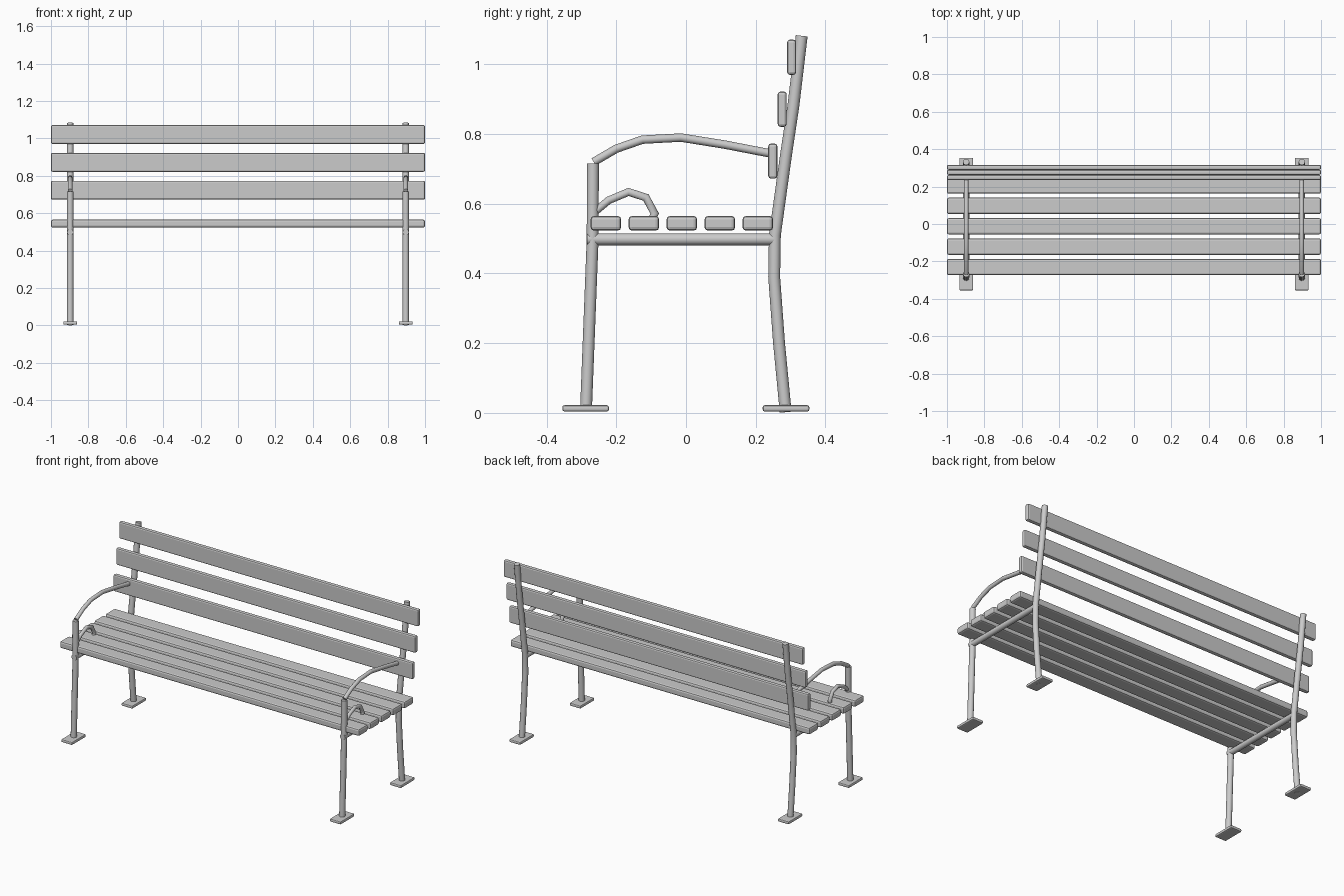
import bpy, bmesh, math
from mathutils import Vector, Matrix

if "Cube" in bpy.data.objects:
    bpy.data.objects.remove(bpy.data.objects["Cube"])

grey = bpy.data.materials.new("plain_grey")
grey.diffuse_color = (0.6, 0.6, 0.6, 1)
grey.use_nodes = True
grey.node_tree.nodes["Principled BSDF"].inputs["Base Color"].default_value = grey.diffuse_color


def add_object(name, bm):
    bmesh.ops.recalc_face_normals(bm, faces=bm.faces[:])
    mesh = bpy.data.meshes.new(name)
    bm.to_mesh(mesh)
    bm.free()
    mesh.materials.append(grey)
    ob = bpy.data.objects.new(name, mesh)
    bpy.context.collection.objects.link(ob)
    return ob


def block(name, x, y, z, bevel):
    """Rounded block from (min, max) ranges."""
    bm = bmesh.new()
    size = [b - a for a, b in (x, y, z)]
    mid = [(a + b) / 2 for a, b in (x, y, z)]
    bmesh.ops.create_cube(bm, size=1, matrix=Matrix.Translation(mid) @ Matrix.Diagonal((*size, 1)))
    bmesh.ops.bevel(bm, geom=bm.edges[:], offset=bevel, segments=2, profile=0.5, affect='EDGES')
    return add_object(name, bm)


def tube(name, x, path, radius, sides=12):
    """Round tube along a (y, z) path with mitred bends."""
    bm = bmesh.new()
    pts = [Vector(p) for p in path]
    rings = []
    for i, p in enumerate(pts):
        before = (p - pts[i - 1]).normalized() if i else None
        after = (pts[i + 1] - p).normalized() if i + 1 < len(pts) else None
        before, after = before or after, after or before
        t = (before + after).normalized()
        n = Vector((-t.y, t.x)) / t.dot(before)
        ring = []
        for k in range(sides):
            a = math.tau * k / sides
            q = p + n * radius * math.sin(a)
            ring.append(bm.verts.new((x + radius * math.cos(a), q.x, q.y)))
        rings.append(ring)
    for r, s in zip(rings, rings[1:]):
        for k in range(sides):
            j = (k + 1) % sides
            bm.faces.new((r[k], r[j], s[j], s[k]))
    bm.faces.new(rings[0])
    bm.faces.new(rings[-1])
    ob = add_object(name, bm)
    bpy.ops.object.select_all(action='DESELECT')
    bpy.context.view_layer.objects.active = ob
    ob.select_set(True)
    bpy.ops.object.shade_smooth_by_angle(angle=math.radians(40))
    return ob


# Seat slats
for i in range(5):
    y = -0.23 + 0.109 * i
    block(f"seat_slat_{i + 1}", (-1, 1), (y - 0.044, y + 0.044), (0.523, 0.565), 0.01)

# Backrest slats, stepping back with height
for i in range(3):
    y, z = 0.236 + 0.027 * i, 0.672 + 0.149 * i
    block(f"back_slat_{i + 1}", (-1, 1), (y, y + 0.026), (z, z + 0.101), 0.008)

# Metal end frames
for side, x in (("left", -0.897), ("right", 0.897)):
    tube(f"{side}_front_leg", x, [(-0.287, 0.008), (-0.268, 0.495), (-0.267, 0.715)], 0.017)
    tube(f"{side}_back_leg", x, [(0.286, 0.002), (0.267, 0.2), (0.253, 0.39), (0.255, 0.51),
                                 (0.287, 0.74), (0.308, 0.88), (0.332, 1.082)], 0.017)
    tube(f"{side}_seat_rail", x, [(-0.284, 0.498), (0.257, 0.498)], 0.017)
    tube(f"{side}_armrest", x, [(-0.265, 0.72), (-0.2, 0.758), (-0.125, 0.784), (-0.015, 0.79),
                                (0.11, 0.77), (0.255, 0.742)], 0.012)
    tube(f"{side}_scroll", x, [(-0.264, 0.575), (-0.222, 0.61), (-0.165, 0.634), (-0.115, 0.618),
                               (-0.09, 0.572), (-0.098, 0.555)], 0.011)
    # Foot plates
    for end, y in (("front", -0.288), ("back", 0.287)):
        block(f"{side}_{end}_foot", (x - 0.037, x + 0.037), (y - 0.067, y + 0.067), (0.004, 0.022), 0.006)
